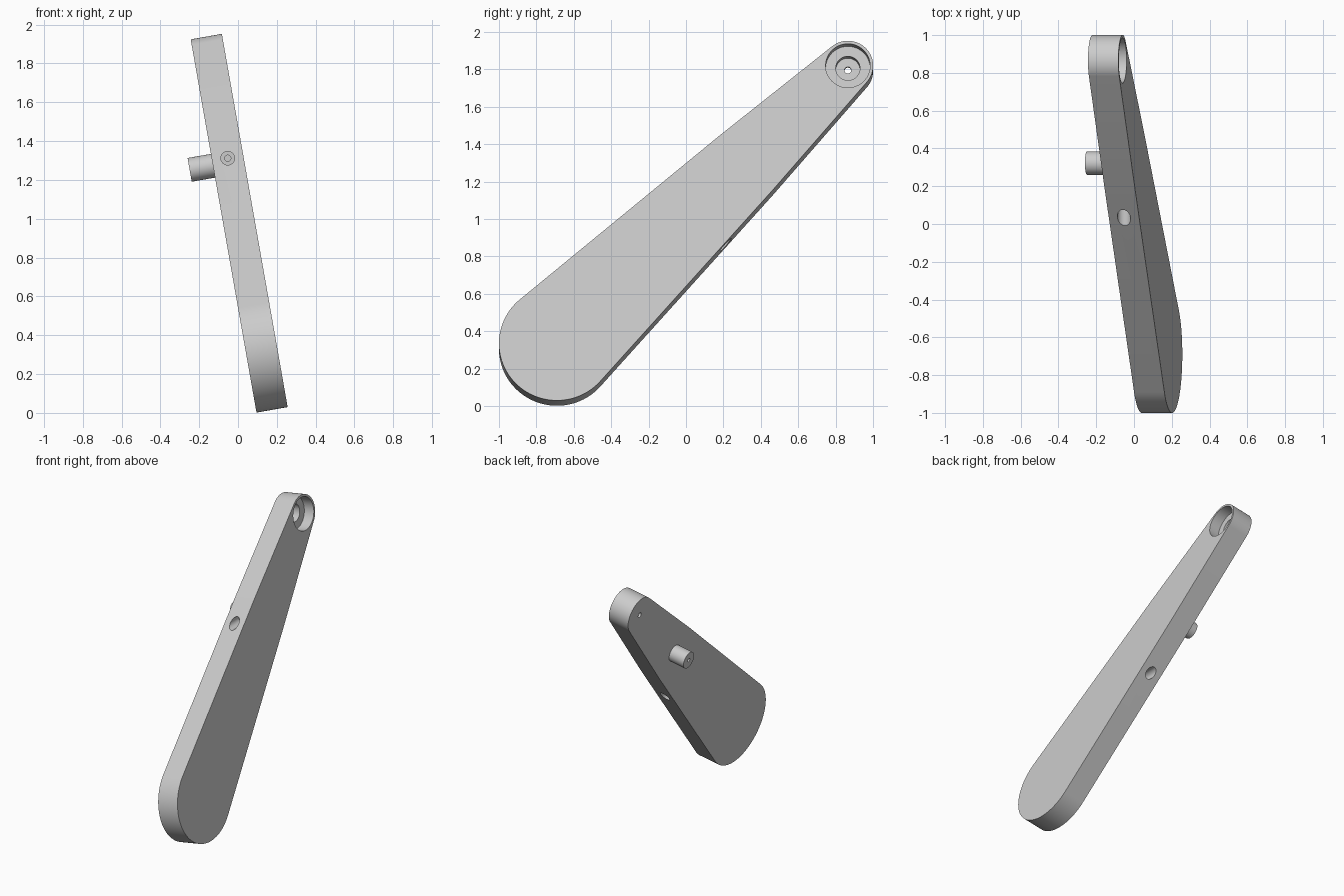
import bpy, bmesh
from math import radians, sin, cos, pi, asin
from mathutils import Matrix, Vector

if "Cube" in bpy.data.objects:
    bpy.data.objects.remove(bpy.data.objects["Cube"])

# Light grey material
grey = bpy.data.materials.new("light grey")
grey.use_nodes = True
grey.diffuse_color = (0.6, 0.6, 0.6, 1)
grey.node_tree.nodes["Principled BSDF"].inputs["Base Color"].default_value = (0.6, 0.6, 0.6, 1)

# Arm frame: X along the arm, Y across it, Z out of the recessed face
TILT, SWING = radians(10), radians(44.1)
out = Vector((cos(TILT), 0, sin(TILT)))
up = Vector((-sin(TILT), 0, cos(TILT)))
back = Vector((0, 1, 0))
along = back * cos(SWING) + up * sin(SWING)
across = up * cos(SWING) - back * sin(SWING)
FRAME = Matrix.Translation((0.202, -0.69, 0.335)) @ Matrix((along, across, out)).transposed().to_4x4()

THICK, LENGTH = 0.163, 2.166
BIG_R, SMALL_R = 0.31, 0.135
MID, MID_W = 1.41, 0.205


def make(name, bm):
    bmesh.ops.recalc_face_normals(bm, faces=bm.faces)
    mesh = bpy.data.meshes.new(name)
    bm.to_mesh(mesh)
    bm.free()
    mesh.materials.append(grey)
    ob = bpy.data.objects.new(name, mesh)
    ob.matrix_world = FRAME
    bpy.context.collection.objects.link(ob)
    return ob


def cylinder(name, start, end, radius, segments=48):
    start, end = Vector(start), Vector(end)
    axis = end - start
    place = Matrix.Translation((start + end) / 2) @ axis.to_track_quat('Z', 'Y').to_matrix().to_4x4()
    bm = bmesh.new()
    bmesh.ops.create_cone(bm, cap_ends=True, segments=segments, radius1=radius,
                          radius2=radius, depth=axis.length, matrix=place)
    return make(name, bm)


def activate(ob):
    bpy.ops.object.select_all(action='DESELECT')
    ob.select_set(True)
    bpy.context.view_layer.objects.active = ob


def drill(ob, start, end, radius):
    cutter = cylinder("cutter", start, end, radius)
    cutter.hide_render = True
    activate(ob)
    mod = ob.modifiers.new("drill", 'BOOLEAN')
    mod.operation, mod.solver, mod.object = 'DIFFERENCE', 'EXACT', cutter
    bpy.ops.object.modifier_apply(modifier=mod.name)
    bpy.data.objects.remove(cutter)


def smooth(ob):
    activate(ob)
    bpy.ops.object.shade_smooth_by_angle(angle=radians(25))


def arc(cx, radius, a, b, steps):
    return [(cx + radius * cos(a + (b - a) * i / steps),
             radius * sin(a + (b - a) * i / steps)) for i in range(steps + 1)]


# Tapered arm plate: two round ends with a slight bend in the sides
lean1 = asin((BIG_R - MID_W) / MID)
lean2 = asin((MID_W - SMALL_R) / (LENGTH - MID))
outline = arc(0, BIG_R, pi / 2 - lean1, 3 * pi / 2 + lean1, 64)
outline += [(MID, -MID_W)]
outline += arc(LENGTH, SMALL_R, -pi / 2 + lean2, pi / 2 - lean2, 48)
outline += [(MID, MID_W)]
bm = bmesh.new()
face = bm.faces.new([bm.verts.new((x, y, -THICK)) for x, y in outline])
side = bmesh.ops.extrude_face_region(bm, geom=[face])["geom"]
bmesh.ops.translate(bm, vec=(0, 0, THICK),
                    verts=[g for g in side if isinstance(g, bmesh.types.BMVert)])
arm = make("arm_plate", bm)

# Stepped socket with a pin hole through the small end
for depth, radius in ((0.08, 0.119), (0.14, 0.065), (THICK + 0.05, 0.018)):
    drill(arm, (LENGTH, 0, 0.05), (LENGTH, 0, -depth), radius)

# Stepped holes in the two narrow edges, bored front to back
inward = Vector((cos(SWING), -sin(SWING), 0))
for spot, direction in (((1.22, 0.219), inward), ((1.03, -0.233), -inward)):
    centre = Vector((*spot, -THICK / 2))
    for depth, radius in ((0.1, 0.035), (0.17, 0.016)):
        drill(arm, centre - direction * 0.1, centre + direction * depth, radius)
smooth(arm)

# Peg on the plain face, with a small hole in its end
peg_end = -THICK - 0.122
peg = cylinder("peg", (MID, 0, -THICK + 0.01), (MID, 0, peg_end), 0.062)
drill(peg, (MID, 0, peg_end - 0.05), (MID, 0, peg_end + 0.06), 0.013)
smooth(peg)
